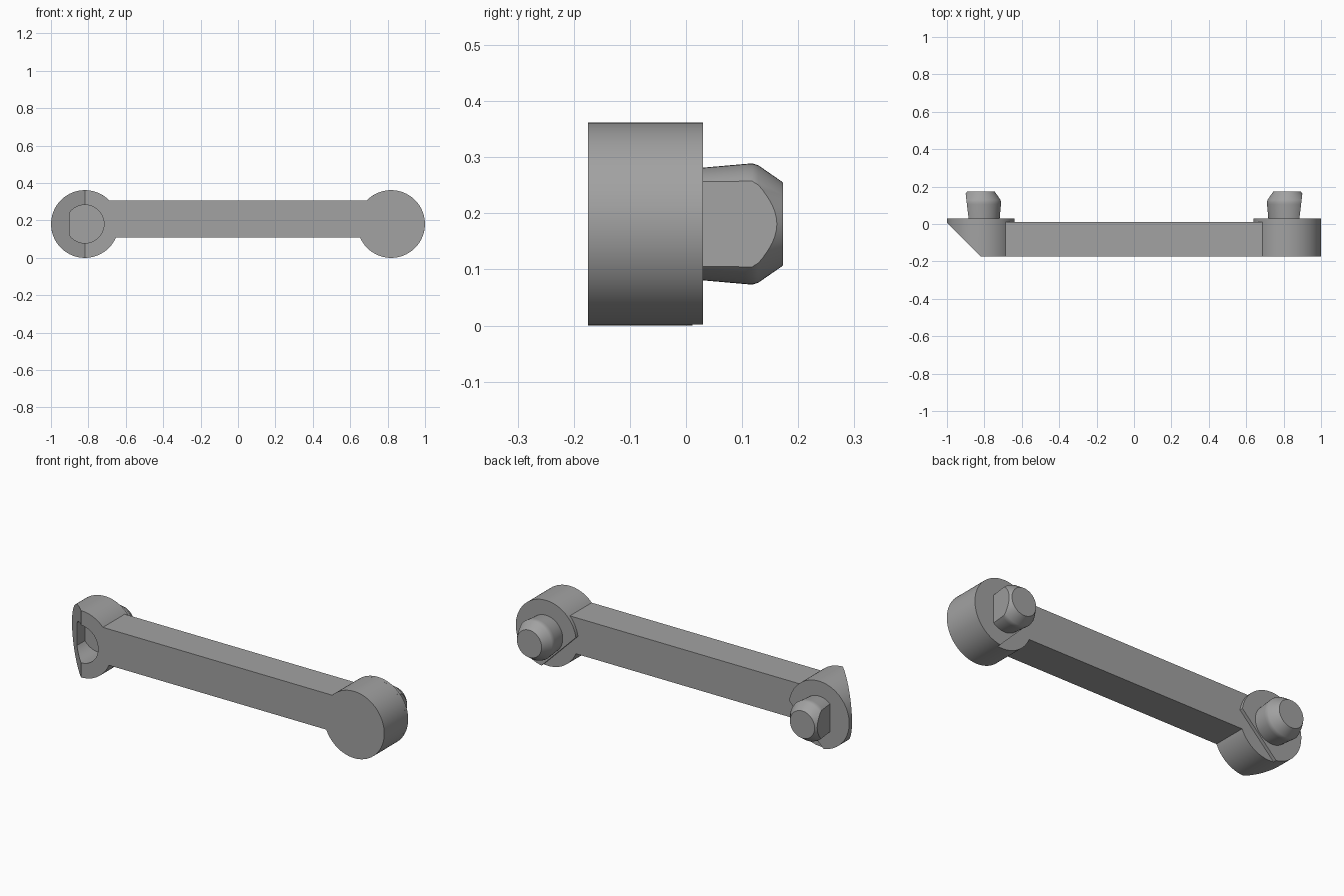
import bpy, bmesh, math
from mathutils import Vector

if "Cube" in bpy.data.objects:
    bpy.data.objects.remove(bpy.data.objects["Cube"])

CX, CZ, R = 0.8185, 0.181, 0.181            # end centres and radius
FRONT, STEP, BACK, TIP = -0.175, 0.012, 0.03, 0.173
BAR_LOW, BAR_HIGH = 0.11, 0.306

grey = bpy.data.materials.new("mid_grey")
grey.diffuse_color = (0.36, 0.36, 0.36, 1)
grey.use_nodes = True
grey.node_tree.nodes["Principled BSDF"].inputs["Base Color"].default_value = grey.diffuse_color


def add_object(name, bm):
    bmesh.ops.recalc_face_normals(bm, faces=bm.faces)
    mesh = bpy.data.meshes.new(name)
    bm.to_mesh(mesh)
    bm.free()
    mesh.materials.append(grey)
    obj = bpy.data.objects.new(name, mesh)
    bpy.context.collection.objects.link(obj)
    return obj


def arc(cx, r, a0, a1, n):
    """Points in the xz plane around an end centre."""
    return [(cx + r * math.cos(a0 + (a1 - a0) * i / n),
             CZ + r * math.sin(a0 + (a1 - a0) * i / n)) for i in range(n + 1)]


def prism(name, outline, y0, y1):
    """Extrude an xz outline from y0 to y1."""
    bm = bmesh.new()
    face = bm.faces.new([bm.verts.new((x, y0, z)) for x, z in outline])
    out = bmesh.ops.extrude_face_region(bm, geom=[face])
    moved = [v for v in out["geom"] if isinstance(v, bmesh.types.BMVert)]
    bmesh.ops.translate(bm, verts=moved, vec=(0, y1 - y0, 0))
    return add_object(name, bm)


def smooth(obj):
    bpy.ops.object.select_all(action='DESELECT')
    obj.select_set(True)
    bpy.context.view_layer.objects.active = obj
    bpy.ops.object.shade_smooth_by_angle(angle=math.radians(32))


def cut(obj, cutter):
    mod = obj.modifiers.new("cut", 'BOOLEAN')
    mod.operation, mod.solver, mod.object = 'DIFFERENCE', 'EXACT', cutter
    bpy.context.view_layer.objects.active = obj
    bpy.ops.object.modifier_apply(modifier=mod.name)
    bpy.data.objects.remove(cutter)


# Arm: straight bar running into two round ends
hi = math.asin((BAR_HIGH - CZ) / R)
lo = math.asin((CZ - BAR_LOW) / R)
outline = arc(CX, R, -math.pi + lo, math.pi - hi, 72)
outline += arc(-CX, R, hi, 2 * math.pi - lo, 72)
arm = prism("arm", outline, FRONT, STEP)

# Sloped cut on the outer front of the left end
bm = bmesh.new()
d = 0.3
tri = [(-CX + 0.1, FRONT - 0.1), (-CX - d, FRONT + d), (-CX - d, FRONT - 0.1)]
face = bm.faces.new([bm.verts.new((x, y, -0.1)) for x, y in tri])
out = bmesh.ops.extrude_face_region(bm, geom=[face])
bmesh.ops.translate(bm, vec=(0, 0, 0.6),
                    verts=[v for v in out["geom"] if isinstance(v, bmesh.types.BMVert)])
cut(arm, add_object("slope_cutter", bm))

# D-shaped socket in the left end
a = math.acos(0.0815 / 0.102)
cut(arm, prism("socket_cutter", arc(-CX, 0.102, -math.pi + a, math.pi - a, 48),
               FRONT - 0.1, FRONT + 0.15))
smooth(arm)

# Peg profile: (radius, y)
PROFILE = [(0.1, BACK - 0.005), (0.107, 0.105), (0.108, 0.118), (0.1045, 0.129), (0.074, TIP)]

for side, s in (("left", -1), ("right", 1)):
    # Raised back plate, trimmed diagonally on its lower inner side
    half = math.acos(0.108 / R)
    mid = -math.pi / 4
    pts = arc(0, R, mid + half, mid + 2 * math.pi - half, 72)
    smooth(prism(side + "_back_plate", [(s * (CX - x), z) for x, z in pts], STEP, BACK))

    # Flared, chamfered peg with a flat on its outer side
    bm = bmesh.new()
    n = 48
    rings = [[bm.verts.new((s * CX + r * math.cos(2 * math.pi * i / n), y,
                            CZ + r * math.sin(2 * math.pi * i / n))) for i in range(n)]
             for r, y in PROFILE]
    for lower, upper in zip(rings, rings[1:]):
        for i in range(n):
            j = (i + 1) % n
            bm.faces.new((lower[i], lower[j], upper[j], upper[i]))
    bm.faces.new(rings[0])
    bm.faces.new(rings[-1])
    slope = (0.083 - 0.066) / (TIP - BACK)
    res = bmesh.ops.bisect_plane(
        bm, geom=bm.verts[:] + bm.edges[:] + bm.faces[:], dist=1e-5,
        plane_co=(s * (CX + 0.066), BACK, CZ),
        plane_no=Vector((s, -slope, 0)).normalized(), clear_outer=True)
    bmesh.ops.holes_fill(bm, edges=[e for e in bm.edges if e.is_boundary], sides=0)
    smooth(add_object(side + "_peg", bm))
